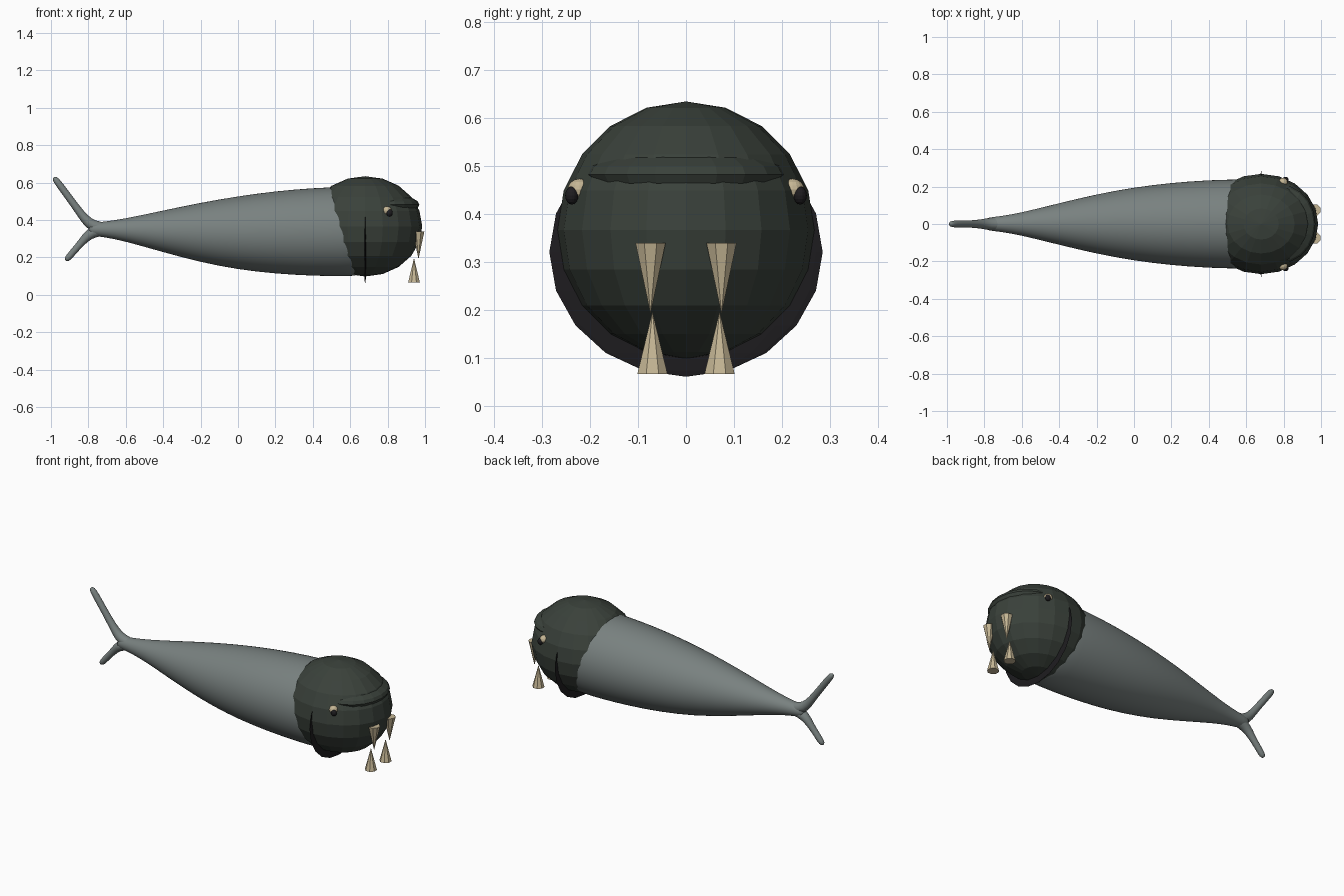
import bpy
import math
from mathutils import Vector

cube = bpy.data.objects.get("Cube")
if cube:
    bpy.data.objects.remove(cube, do_unlink=True)


def material(name, rgb):
    mat = bpy.data.materials.new(name)
    mat.use_nodes = True
    mat.diffuse_color = (*rgb, 1)
    bsdf = mat.node_tree.nodes["Principled BSDF"]
    bsdf.inputs["Base Color"].default_value = (*rgb, 1)
    bsdf.inputs["Roughness"].default_value = 0.7
    return mat


SKIN = material("grey skin", (0.19, 0.22, 0.215))
HEAD = material("dark green head", (0.042, 0.053, 0.043))
BLACK = material("near black", (0.013, 0.012, 0.014))
IVORY = material("ivory", (0.56, 0.47, 0.30))


def finish(name, mat):
    obj = bpy.context.object
    obj.name = name
    obj.data.materials.append(mat)
    return obj


def ellipsoid(name, loc, radii, mat, segments=20, rings=10):
    bpy.ops.mesh.primitive_uv_sphere_add(segments=segments, ring_count=rings,
                                         radius=1, location=loc)
    obj = finish(name, mat)
    obj.scale = radii
    return obj


def cone(name, loc, radius, depth, mat, point_down=False):
    bpy.ops.mesh.primitive_cone_add(vertices=8, radius1=radius, depth=depth, location=loc,
                                    rotation=(math.pi if point_down else 0, 0, math.pi / 8))
    return finish(name, mat)


def loft(name, stations, mat, sides=32):
    """Smooth tube through (x, z, radius) stations lying in the y = 0 plane."""
    pts = [Vector((x, 0, z)) for x, z, r in stations]
    verts, faces = [], []
    for i, (p, (x, z, r)) in enumerate(zip(pts, stations)):
        along = (pts[min(i + 1, len(pts) - 1)] - pts[max(i - 1, 0)]).normalized()
        side = Vector((0, 1, 0))
        up = along.cross(side)
        for k in range(sides):
            a = math.tau * k / sides
            verts.append(p + r * (math.cos(a) * side + math.sin(a) * up))
    for i in range(len(stations) - 1):
        for k in range(sides):
            n = (k + 1) % sides
            faces.append((i * sides + k, i * sides + n,
                          (i + 1) * sides + n, (i + 1) * sides + k))
    faces.append(tuple(reversed(range(sides))))
    faces.append(tuple(range((len(stations) - 1) * sides, len(stations) * sides)))
    mesh = bpy.data.meshes.new(name)
    mesh.from_pydata(verts, [], faces)
    obj = bpy.data.objects.new(name, mesh)
    bpy.context.collection.objects.link(obj)
    bpy.ops.object.select_all(action="DESELECT")
    obj.select_set(True)
    bpy.context.view_layer.objects.active = obj
    # Consistent outward normals
    bpy.ops.object.mode_set(mode="EDIT")
    bpy.ops.mesh.select_all(action="SELECT")
    bpy.ops.mesh.normals_make_consistent(inside=False)
    bpy.ops.object.mode_set(mode="OBJECT")
    sub = obj.modifiers.new("smooth", "SUBSURF")
    sub.levels = sub.render_levels = 1
    bpy.ops.object.shade_smooth()
    return finish(name, mat)


# Long tapering body, its front end hidden in the head
loft("body", [(-0.80, 0.35, 0.022), (-0.78, 0.35, 0.036), (-0.72, 0.35, 0.040),
              (-0.60, 0.347, 0.061), (-0.40, 0.340, 0.112), (-0.20, 0.334, 0.160),
              (0.0, 0.331, 0.197), (0.20, 0.333, 0.222), (0.40, 0.336, 0.236),
              (0.55, 0.338, 0.240), (0.66, 0.338, 0.238), (0.72, 0.340, 0.200)], SKIN)

# Forked tail, both prongs curving out of the body
loft("upper_tail_prong", [(-0.68, 0.352, 0.030), (-0.75, 0.358, 0.034),
                          (-0.80, 0.383, 0.029), (-0.84, 0.432, 0.021),
                          (-0.90, 0.515, 0.019), (-0.965, 0.603, 0.019),
                          (-0.978, 0.620, 0.015), (-0.985, 0.629, 0.006)], SKIN, 20)
loft("lower_tail_prong", [(-0.68, 0.350, 0.030), (-0.75, 0.346, 0.034),
                          (-0.80, 0.322, 0.028), (-0.835, 0.282, 0.020),
                          (-0.87, 0.242, 0.018), (-0.905, 0.201, 0.018),
                          (-0.915, 0.190, 0.014), (-0.921, 0.183, 0.006)], SKIN, 20)

# Faceted head and brow
ellipsoid("head", (0.68, 0, 0.366), (0.305, 0.268, 0.268), HEAD)
ellipsoid("brow", (0.78, 0, 0.482), (0.19, 0.21, 0.058), HEAD)

# Thin gill plate crossing the head
ellipsoid("gill_plate", (0.68, 0, 0.32), (0.008, 0.285, 0.26), BLACK)

# Eyes and paired teeth
for side, s in (("left", 1), ("right", -1)):
    ellipsoid(side + "_eye", (0.797, 0.222 * s, 0.450), (0.025, 0.025, 0.023), IVORY, 16, 8)
    ellipsoid(side + "_pupil", (0.810, 0.238 * s, 0.438), (0.017, 0.014, 0.019), BLACK, 16, 8)
    cone(side + "_upper_tooth", (0.965, 0.074 * s, 0.265), 0.034, 0.148, IVORY, True)
    cone(side + "_lower_tooth", (0.941, 0.070 * s, 0.131), 0.034, 0.130, IVORY)
